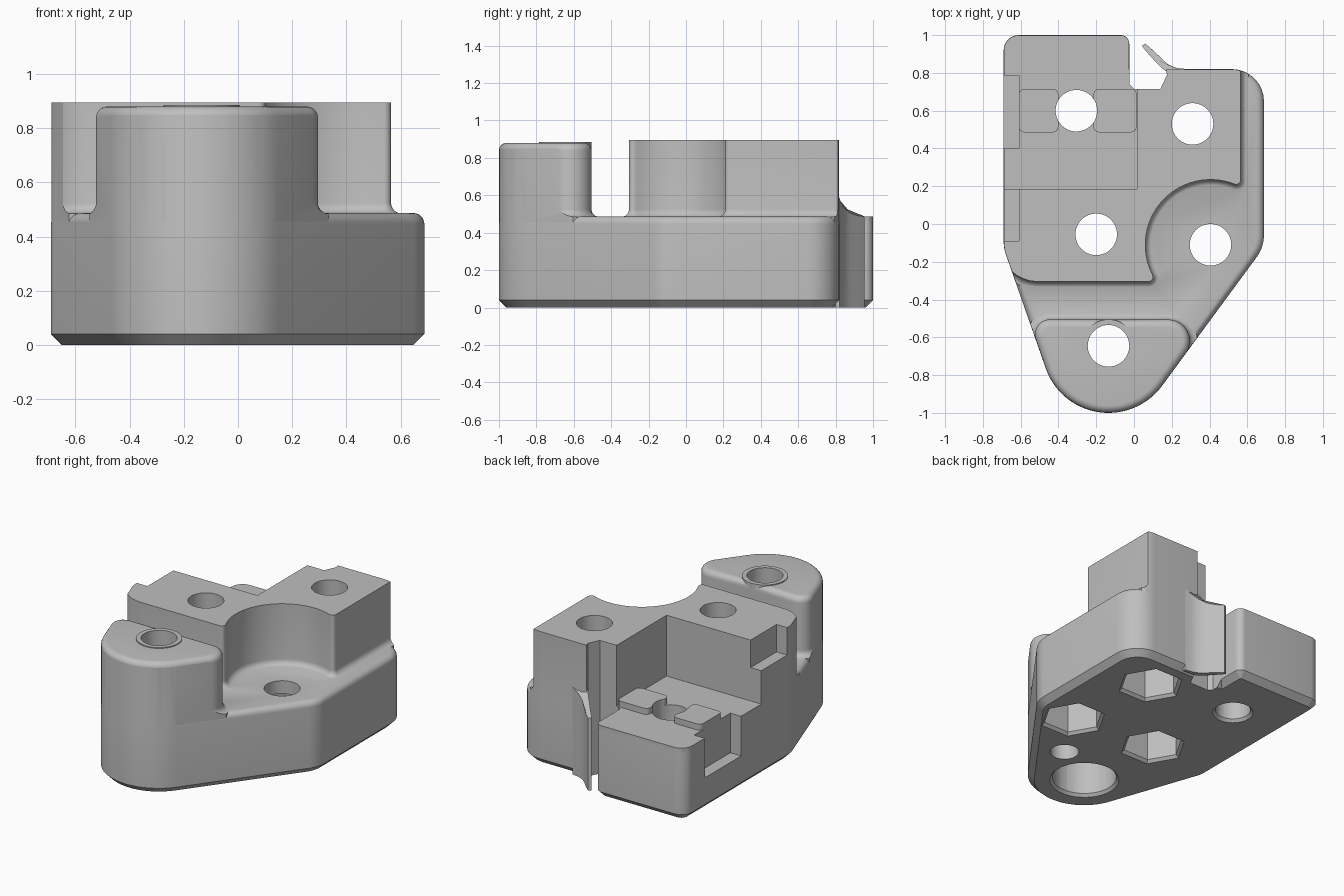
import bpy, bmesh, math
from mathutils import Vector

cube = bpy.data.objects.get("Cube")
if cube:
    bpy.data.objects.remove(cube, do_unlink=True)

grey = bpy.data.materials.new("mid_grey")
grey.use_nodes = True
grey.diffuse_color = (0.52, 0.52, 0.52, 1)
grey.node_tree.nodes["Principled BSDF"].inputs["Base Color"].default_value = grey.diffuse_color

FLOOR, TOP, POST_TOP, R = 0.487, 0.895, 0.88, 0.04


def arc(cx, cy, r, a0, a1, n):
    angles = [math.radians(a0 + (a1 - a0) * i / n) for i in range(n + 1)]
    return [(cx + r * math.cos(a), cy + r * math.sin(a)) for a in angles]


def rounded(corners, n=8):
    """Polygon from (x, y, radius) corners; radius 0 keeps the point."""
    pts = []
    for i, (x, y, r) in enumerate(corners):
        p = Vector((x, y))
        if r == 0:
            pts.append(p)
            continue
        a = (Vector(corners[i - 1][:2]) - p).normalized()
        b = (Vector(corners[(i + 1) % len(corners)][:2]) - p).normalized()
        half = a.angle(b) / 2
        centre = p + (a + b).normalized() * r / math.sin(half)
        s = p + a * r / math.tan(half) - centre
        e = p + b * r / math.tan(half) - centre
        turn = s.angle(e)
        for k in range(n + 1):
            t = k / n
            pts.append(centre + (s * math.sin((1 - t) * turn) + e * math.sin(t * turn)) / math.sin(turn))
    return pts


def offset(pts, d):
    """Grow a counter-clockwise polygon by d."""
    out = []
    for i, p in enumerate(pts):
        p = Vector(p)
        e1 = (p - Vector(pts[i - 1])).normalized()
        e2 = (Vector(pts[(i + 1) % len(pts)]) - p).normalized()
        n1, n2 = Vector((e1.y, -e1.x)), Vector((e2.y, -e2.x))
        out.append(p + (n1 + n2) * d / (1 + n1.dot(n2)))
    return out


def loft(name, pts, levels, top=None):
    """Solid through offset copies of an outline at (z, offset) levels."""
    bm = bmesh.new()
    rings = []
    for z, d in levels:
        last = (z, d) == levels[-1]
        rings.append([bm.verts.new((q.x, q.y, top(q.y) if top and last else z))
                      for q in offset(pts, d)])
    for lo, hi in zip(rings, rings[1:]):
        for i in range(len(lo)):
            bm.faces.new((lo[i - 1], lo[i], hi[i], hi[i - 1]))
    bm.faces.new(rings[0][::-1])
    bm.faces.new(rings[-1])
    bmesh.ops.recalc_face_normals(bm, faces=bm.faces)
    mesh = bpy.data.meshes.new(name)
    bm.to_mesh(mesh)
    bm.free()
    mesh.materials.append(grey)
    ob = bpy.data.objects.new(name, mesh)
    bpy.context.collection.objects.link(ob)
    return ob


def prism(name, pts, z0, z1):
    return loft(name, pts, [(z0, 0), (z1, 0)])


def box(name, x0, x1, y0, y1, z0, z1, r=0):
    return prism(name, rounded([(x0, y0, r), (x1, y0, r), (x1, y1, r), (x0, y1, r)], 4), z0, z1)


def disc(name, x, y, r, z0, z1, n=48):
    return prism(name, arc(x, y, r, 0, 360, n)[:-1], z0, z1)


def combine(target, tool, op):
    mod = target.modifiers.new(op, "BOOLEAN")
    mod.operation, mod.solver, mod.object = op, "EXACT", tool
    bpy.context.view_layer.objects.active = target
    bpy.ops.object.modifier_apply(modifier=mod.name)
    bpy.data.objects.remove(tool, do_unlink=True)


quarter = [math.radians(15 * i) for i in range(7)]
foot = [(0.2, R)] + [(FLOOR - 0.002 + R * (1 - math.cos(t)), R * (1 - math.sin(t))) for t in quarter]


def crown(z):
    return [(z - R + R * math.sin(t), -R * (1 - math.cos(t))) for t in quarter]


# Outer outline: rounded nose at the front, stepped back edge
nose = [(x, y, 0) for x, y in arc(-0.135, -0.648, 0.352, 199.5, 323.6, 28)]
outline = rounded(nose + [(0.688, -0.123, 0.2), (0.688, 0.82, 0.17), (-0.025, 0.82, 0),
                          (-0.025, 1, 0.045), (-0.69, 1, 0.08), (-0.69, -0.128, 0.2)])
body = loft("bracket_body", outline, [(0, -R), (R, 0)] + crown(FLOOR))

# Tall block with a round bite and a filleted foot
bite = [(x, y, 0) for x, y in arc(0.405, -0.11, 0.345, 70, 204, 32)]
block_shape = rounded([(-0.71, 1.2, 0), (-0.71, -0.305, 0.2), (0.115, -0.305, 0.025)]
                      + bite[::-1] + [(0.565, 0.199, 0.025), (0.565, 1.2, 0)])
block = loft("tall_block", block_shape, foot + [(TOP, 0)])

# Front post with a softened top
post_shape = rounded(nose + [(0.408, -0.505, 0.115), (-0.556, -0.505, 0.08)])
post = loft("front_post", post_shape, foot + crown(POST_TOP))
for part in (block, post):
    combine(part, loft("clip", outline, [(0.1, -0.001), (1, -0.001)]), "INTERSECT")
    combine(body, part, "UNION")

# Collar around the post hole
combine(body, disc("collar", -0.135, -0.645, 0.14, 0.7, POST_TOP + 0.006), "UNION")

# Back pocket, side recesses and cable notch
combine(body, box("pocket", -0.9, 0.015, 0.185, 1.2, FLOOR - 0.001, 1), "DIFFERENCE")
combine(body, box("upper_recess", -0.9, -0.61, -0.09, 0.3, 0.71, 1), "DIFFERENCE")
combine(body, box("lower_recess", -0.9, -0.61, 0.4, 0.785, 0.22, 0.7), "DIFFERENCE")
notch = [(-0.025, 1.1), (-0.025, 0.74), (0, 0.715), (0.14, 0.715), (0.175, 0.79),
         (0.165, 0.83), (0.165, 1.1)]
combine(body, prism("notch", notch, -0.1, 1), "DIFFERENCE")

# Raised locating pads in the pocket
for x0, x1 in ((-0.61, -0.4), (-0.215, 0.014)):
    combine(body, box("pad", x0, x1, 0.485, 0.715, 0.4, FLOOR + 0.04, 0.03), "UNION")

# Holes from below with a chamfered mouth: x, y, radius, depth, sides
for x, y, r, depth, sides in ((-0.305, 0.6, 0.11, 1.1, 48), (0.31, 0.53, 0.19, 0.4, 6),
                              (-0.2, -0.055, 0.19, 0.4, 6), (0.405, -0.11, 0.19, 0.4, 6),
                              (-0.135, -0.645, 0.2, 0.4, 48)):
    combine(body, disc("bolt_hole", x, y, 0.11, -0.1, 1.1), "DIFFERENCE")
    if depth < 1:
        combine(body, disc("counterbore", x, y, r, -0.1, depth, sides), "DIFFERENCE")
    mouth = loft("mouth", arc(x, y, r, 0, 360, sides)[:-1], [(-0.01, 0.025), (0.02, -0.001)])
    combine(body, mouth, "DIFFERENCE")
combine(body, disc("blind_hole", 0.187, -0.455, 0.09, -0.1, 0.3), "DIFFERENCE")

# Thin curved hook beside the notch, its top sweeping up to the block
outer = [(0.27, 0.821), (0.22, 0.828), (0.18, 0.845), (0.14, 0.878), (0.1, 0.92), (0.06, 0.955)]
inner = [(0.042, 0.945), (0.055, 0.925), (0.09, 0.885), (0.13, 0.842), (0.165, 0.81), (0.27, 0.8)]


def hook_top(y):
    u = min(1, max(0, (0.945 - y) / 0.125))
    return FLOOR + 0.113 * (1 - math.sqrt(1 - u * u))


hook = loft("cable_hook", outer + inner, [(0, 0), (FLOOR, 0)], hook_top)

# Smooth the curved walls and keep the edges crisp
for ob in (body, hook):
    bpy.ops.object.select_all(action="DESELECT")
    ob.select_set(True)
    bpy.context.view_layer.objects.active = ob
    bpy.ops.object.shade_smooth_by_angle(angle=math.radians(28))
